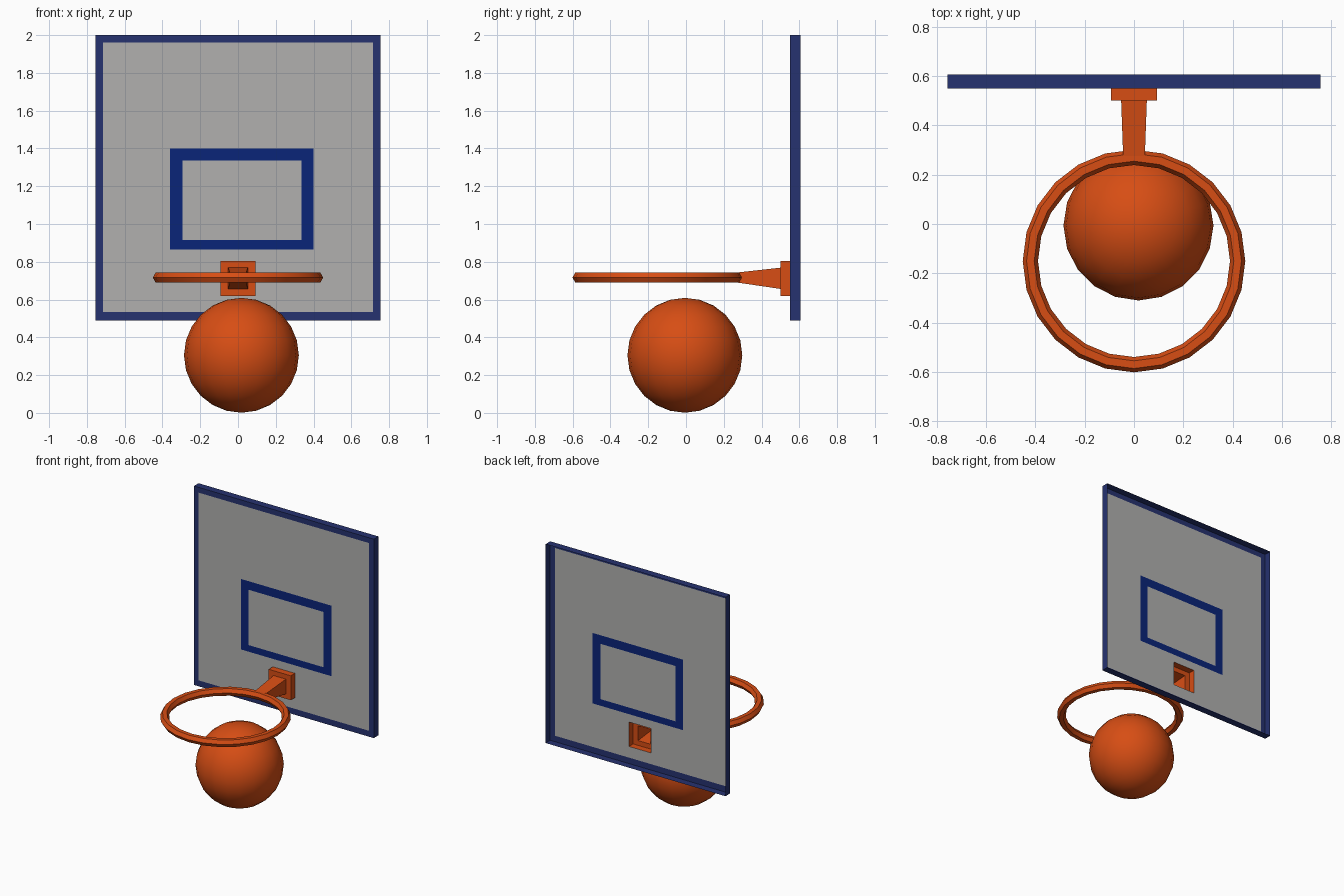
import bpy, bmesh, math

if "Cube" in bpy.data.objects:
    bpy.data.objects.remove(bpy.data.objects["Cube"])


def material(name, rgb, alpha=1.0):
    m = bpy.data.materials.new(name)
    m.diffuse_color = (*rgb, alpha)
    m.use_nodes = True
    m.node_tree.nodes["Principled BSDF"].inputs["Base Color"].default_value = m.diffuse_color
    return m


ORANGE = material("orange", (0.68, 0.075, 0.007))
NAVY = material("frame navy", (0.019, 0.032, 0.16))
BLUE = material("target blue", (0.003, 0.018, 0.19))
GREY = material("panel grey", (0.44, 0.435, 0.425), 0.7)


def finish(name, bm, mats, smooth=None):
    me = bpy.data.meshes.new(name)
    bm.to_mesh(me)
    bm.free()
    ob = bpy.data.objects.new(name, me)
    bpy.context.collection.objects.link(ob)
    for m in mats:
        me.materials.append(m)
    if smooth is not None:
        bpy.ops.object.select_all(action='DESELECT')
        ob.select_set(True)
        bpy.context.view_layer.objects.active = ob
        bpy.ops.object.shade_smooth_by_angle(angle=math.radians(smooth))
    return ob


def rect_loop(bm, hx, hz, y, cz, cx=0.0):
    return [bm.verts.new((cx + sx * hx, y, cz + sz * hz))
            for sx, sz in ((-1, -1), (1, -1), (1, 1), (-1, 1))]


def bridge(bm, a, b):
    n = len(a)
    for i in range(n):
        j = (i + 1) % n
        bm.faces.new((a[i], b[i], b[j], a[j]))


# Backboard: front sheet cut into cells, with an opening behind the bracket
FRONT, BACK = 0.55, 0.605
xs = [-0.755, -0.715, -0.36, -0.295, -0.093, 0.093, 0.335, 0.40, 0.715, 0.755]
zs = [0.49, 0.535, 0.62, 0.805, 0.865, 0.915, 1.335, 1.40, 1.96, 2.0]


def cell_colour(x, z):
    if not (-0.715 < x < 0.715 and 0.535 < z < 1.96):
        return 0
    in_outer = -0.36 < x < 0.40 and 0.865 < z < 1.40
    in_inner = -0.295 < x < 0.335 and 0.915 < z < 1.335
    return 1 if in_outer and not in_inner else 2


bm = bmesh.new()
grid = [[bm.verts.new((x, FRONT, z)) for z in zs] for x in xs]
for i in range(len(xs) - 1):
    for j in range(len(zs) - 1):
        x, z = (xs[i] + xs[i + 1]) / 2, (zs[j] + zs[j + 1]) / 2
        if abs(x) < 0.093 and 0.62 < z < 0.805:
            continue
        f = bm.faces.new((grid[i][j], grid[i + 1][j],
                          grid[i + 1][j + 1], grid[i][j + 1]))
        f.material_index = cell_colour(x, z)
finish("backboard", bm, [NAVY, BLUE, GREY])

# Board rim: four side walls, open at the back
bm = bmesh.new()
bridge(bm, rect_loop(bm, 0.755, 0.755, FRONT, 1.245),
       rect_loop(bm, 0.755, 0.755, BACK, 1.245))
finish("board_rim", bm, [NAVY])

# Bracket: hollow mounting plate that tapers into the arm, open at the back
bm = bmesh.new()
loops = [rect_loop(bm, hx, hz, y, cz) for hx, hz, y, cz in (
    (0.044, 0.027, 0.275, 0.7165),
    (0.052, 0.056, 0.50, 0.7125),
    (0.093, 0.0925, 0.50, 0.7125),
    (0.093, 0.0925, FRONT, 0.7125))]
for a, b in zip(loops, loops[1:]):
    bridge(bm, a, b)
bm.faces.new(loops[0])
finish("bracket", bm, [ORANGE])

# Hoop: low-poly ring with a six-sided section
bm = bmesh.new()
rings = []
for i in range(24):
    a = math.tau * i / 24
    ring = []
    for k in range(6):
        t = math.tau * k / 6
        r = 0.42 + 0.031 * math.cos(t)
        ring.append(bm.verts.new((r * math.cos(a), -0.15 + r * math.sin(a),
                                  0.7165 + 0.031 * math.sin(t))))
    rings.append(ring)
for i in range(24):
    bridge(bm, rings[i], rings[(i + 1) % 24])
bmesh.ops.recalc_face_normals(bm, faces=bm.faces)
finish("hoop", bm, [ORANGE], 30)

# Ball
bm = bmesh.new()
bmesh.ops.create_uvsphere(bm, u_segments=20, v_segments=12, radius=0.304)
bmesh.ops.translate(bm, verts=bm.verts, vec=(0.018, -0.006, 0.305))
finish("ball", bm, [ORANGE], 40)
